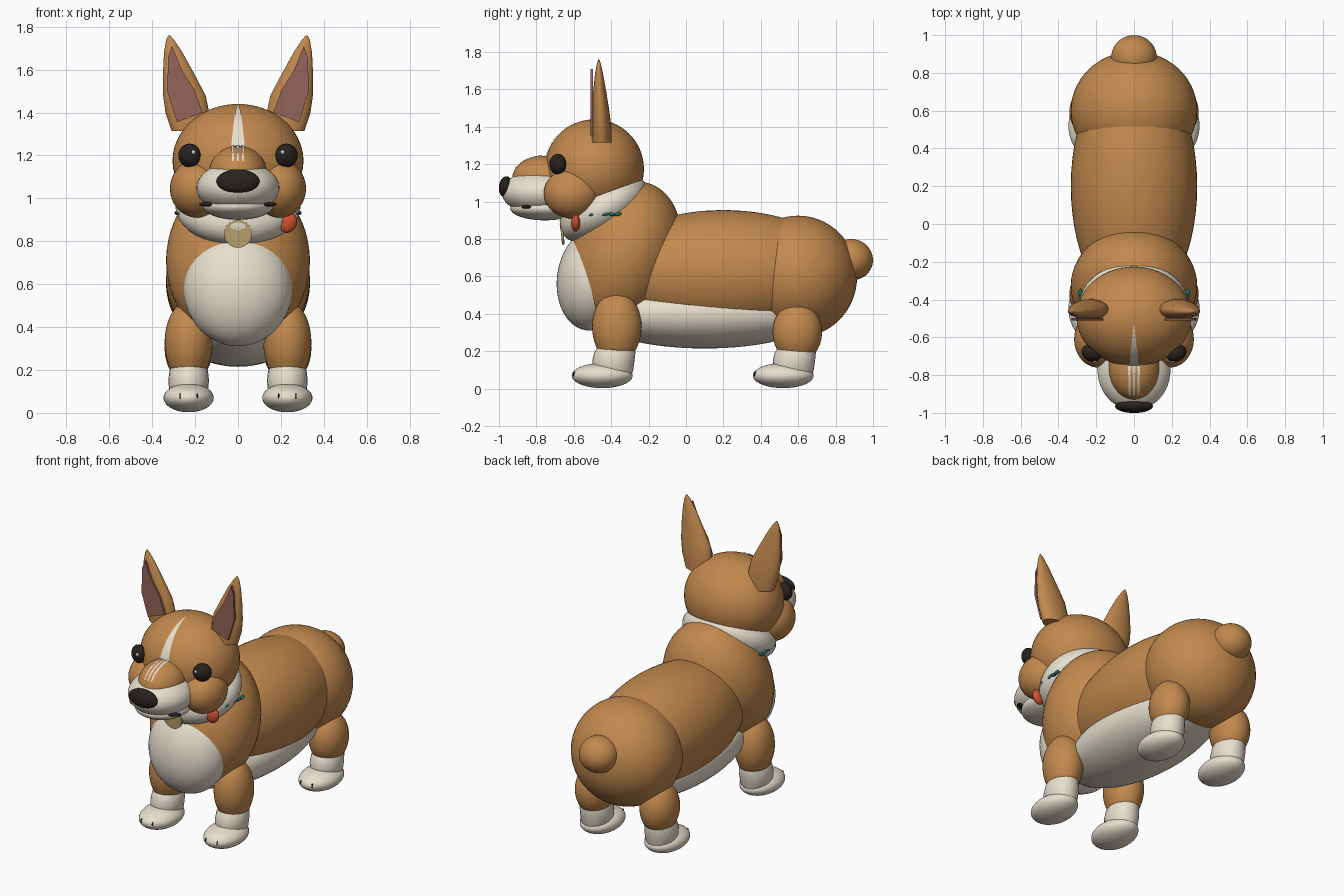
import bpy, bmesh, math
from mathutils import Vector, Matrix, Euler

if "Cube" in bpy.data.objects:
    bpy.data.objects.remove(bpy.data.objects["Cube"])


def material(name, rgb):
    m = bpy.data.materials.new(name)
    m.diffuse_color = (*rgb, 1)
    m.use_nodes = True
    m.node_tree.nodes["Principled BSDF"].inputs["Base Color"].default_value = m.diffuse_color
    return m


TAN = material("tan_fur", (0.54, 0.25, 0.075))
CREAM = material("cream_fur", (0.80, 0.74, 0.62))
PINK = material("inner_ear", (0.30, 0.13, 0.10))
DARK = material("dark", (0.02, 0.016, 0.013))
TEAL = material("teal", (0.02, 0.16, 0.14))
RED = material("red", (0.62, 0.08, 0.03))
GOLD = material("gold", (0.52, 0.38, 0.16))
WHITE = material("white", (0.95, 0.95, 0.95))


def finish(name, bm, mat):
    bmesh.ops.recalc_face_normals(bm, faces=bm.faces)
    me = bpy.data.meshes.new(name)
    bm.to_mesh(me)
    bm.free()
    me.materials.append(mat)
    ob = bpy.data.objects.new(name, me)
    bpy.context.collection.objects.link(ob)
    bpy.ops.object.select_all(action='DESELECT')
    ob.select_set(True)
    bpy.context.view_layer.objects.active = ob
    bpy.ops.object.shade_smooth_by_angle(angle=math.radians(40))
    return ob


def ball(name, loc, radii, mat, rot=(0, 0, 0), seg=40):
    bm = bmesh.new()
    bmesh.ops.create_uvsphere(bm, u_segments=seg, v_segments=seg * 3 // 5, radius=1)
    bm.transform(Matrix.LocRotScale(Vector(loc), Euler(rot), Vector(radii)))
    return finish(name, bm, mat)


def disc(name, loc, radii, depth, mat, rot):
    bm = bmesh.new()
    bmesh.ops.create_cone(bm, cap_ends=True, segments=32, radius1=1, radius2=1, depth=1)
    bm.transform(Matrix.LocRotScale(Vector(loc), Euler(rot), Vector((*radii, depth))))
    return finish(name, bm, mat)


def loft(name, rings, mat, n=24):
    """Rings of (centre, radius_x, radius_y), stacked along z."""
    bm = bmesh.new()
    loops = []
    for (cx, cy, cz), rx, ry in rings:
        loops.append([bm.verts.new((cx + rx * math.cos(2 * math.pi * i / n),
                                    cy + ry * math.sin(2 * math.pi * i / n), cz)) for i in range(n)])
    for a, b in zip(loops, loops[1:]):
        for i in range(n):
            bm.faces.new((a[i], a[(i + 1) % n], b[(i + 1) % n], b[i]))
    bm.faces.new(loops[0])
    bm.faces.new(loops[-1])
    return finish(name, bm, mat)


def streak(name, centre, radii, a0, a1, x0, w0, w1, mat, n=16):
    """Thin marking draped over the front of an ellipsoid, from angle a0 down to a1."""
    bm = bmesh.new()
    rows = []
    for i in range(n + 1):
        t = i / n
        a = math.radians(a0 + (a1 - a0) * t)
        w = w0 + (w1 - w0) * t
        row = []
        for s in (-1, 0, 1):
            x = x0 + s * w
            k = math.sqrt(1 - (x / radii[0]) ** 2)
            row.append(bm.verts.new((x, centre[1] - (radii[1] * k + 0.004) * math.cos(a),
                                     centre[2] + (radii[2] * k + 0.004) * math.sin(a))))
        rows.append(row)
    for a, b in zip(rows, rows[1:]):
        for j in range(2):
            bm.faces.new((a[j], a[j + 1], b[j + 1], b[j]))
    return finish(name, bm, mat)


# Body masses
ball("barrel", (0, 0.20, 0.62), (0.335, 0.66, 0.335), TAN, seg=56)
ball("rump", (0, 0.60, 0.60), (0.335, 0.315, 0.325), TAN, seg=56)
ball("shoulders", (0, -0.33, 0.71), (0.335, 0.29, 0.41), TAN, (-0.35, 0, 0), 56)
ball("belly", (0, 0.10, 0.40), (0.285, 0.62, 0.185), CREAM, seg=56)
ball("chest_bib", (0, -0.50, 0.585), (0.255, 0.19, 0.275), CREAM, (-0.12, 0, 0), 48)
ball("neck_ruff", (0, -0.44, 0.965), (0.292, 0.26, 0.15), CREAM, (0.55, 0, 0), 48)
ball("tail", (0, 0.885, 0.69), (0.12, 0.115, 0.11), TAN, (-0.3, 0, 0))

# Head and muzzle
HEAD, HEAD_R = (0, -0.49, 1.175), (0.305, 0.265, 0.265)
BRIDGE, BRIDGE_R = (0, -0.76, 1.12), (0.135, 0.17, 0.125)
ball("head", HEAD, HEAD_R, TAN, seg=56)
ball("muzzle", (0, -0.775, 1.05), (0.193, 0.21, 0.122), CREAM, seg=48)
ball("jaw", (0, -0.755, 0.965), (0.165, 0.185, 0.065), CREAM)
ball("muzzle_bridge", BRIDGE, BRIDGE_R, TAN)
ball("nose", (0, -0.965, 1.08), (0.10, 0.035, 0.056), DARK, (-0.15, 0, 0))

# Blaze and bridge markings
streak("blaze", HEAD, HEAD_R, 80, 10, 0, 0.002, 0.034, CREAM)
for i, x in enumerate((-0.024, 0, 0.024)):
    streak(f"bridge_streak_{i}", BRIDGE, BRIDGE_R, 110, 25, x, 0.008, 0.004, CREAM)

for side, s in (("left", 1), ("right", -1)):
    # Face details
    ball(f"{side}_cheek", (s * 0.19, -0.61, 1.045), (0.127, 0.15, 0.135), TAN)
    ball(f"{side}_eye", (s * 0.226, -0.685, 1.20), (0.055, 0.042, 0.055), DARK, (0, 0, s * 0.5), 32)
    ball(f"{side}_eye_glint", (s * 0.208, -0.727, 1.215), (0.01, 0.007, 0.01), WHITE, seg=16)
    ball(f"{side}_mouth_corner", (s * 0.148, -0.855, 0.972), (0.038, 0.018, 0.010), DARK, (0, 0, s * 0.6), 20)

    # Ear with a flat inner panel
    loft(f"{side}_ear", [((s * 0.222, -0.450, 1.315), 0.088, 0.053),
                         ((s * 0.236, -0.452, 1.40), 0.102, 0.053),
                         ((s * 0.250, -0.456, 1.48), 0.099, 0.047),
                         ((s * 0.277, -0.461, 1.58), 0.073, 0.036),
                         ((s * 0.302, -0.465, 1.68), 0.043, 0.022),
                         ((s * 0.317, -0.466, 1.74), 0.018, 0.010),
                         ((s * 0.321, -0.466, 1.76), 0.004, 0.003)], TAN)
    bm = bmesh.new()
    panel = [(0.165, 1.40), (0.285, 1.355), (0.33, 1.50), (0.325, 1.66), (0.307, 1.71), (0.262, 1.60), (0.20, 1.50)]
    face = bm.faces.new([bm.verts.new((s * x, -0.511, z)) for x, z in panel])
    ext = bmesh.ops.extrude_face_region(bm, geom=[face])
    bmesh.ops.translate(bm, vec=(0, 0.014, 0), verts=[v for v in ext["geom"] if isinstance(v, bmesh.types.BMVert)])
    finish(f"{side}_inner_ear", bm, PINK)

    # Legs, socks and paws
    for end, y, py, top in (("front", -0.37, -0.448, 0.52), ("hind", 0.595, 0.52, 0.462)):
        x = s * 0.23
        mid, half = (top + 0.14) / 2, (top - 0.14) / 2
        ball(f"{side}_{end}_leg", (x, y, mid), (0.112, 0.132, half), TAN)
        ball(f"{side}_{end}_thigh_base", (x, y, 0.25), (0.098, 0.115, 0.09), TAN)
        loft(f"{side}_{end}_sock", [((x, y - 0.015, 0.06), 0.07, 0.09),
                                    ((x, y - 0.02, 0.10), 0.09, 0.108),
                                    ((x, y - 0.018, 0.15), 0.095, 0.113),
                                    ((x, y - 0.01, 0.195), 0.090, 0.110),
                                    ((x, y - 0.005, 0.218), 0.080, 0.10)], CREAM)
        ball(f"{side}_{end}_paw", (x, py, 0.07), (0.117, 0.163, 0.067), CREAM)
        for t in (-1, 1):
            ball(f"{side}_{end}_toe_line_{t}", (x + t * 0.04, py - 0.150, 0.078),
                 (0.003, 0.008, 0.014), DARK, seg=10)

    # Teal neckband pieces showing through the ruff
    for i in range(5):
        ball(f"{side}_neckband_{i}", (s * (0.272 + 0.003 * i), -0.50 + 0.034 * i, 0.932),
             (0.012, 0.021, 0.009), TEAL, (0.25 * (-1) ** i, 0, 0), 12)

# Hanging tag and red side charm
disc("tag", (0, -0.662, 0.835), (0.065, 0.065), 0.014, GOLD, (math.pi / 2 + 0.1, 0, 0))
ball("red_charm", (0.235, -0.59, 0.885), (0.038, 0.024, 0.048), RED, (0, 0.5, 0), 24)
